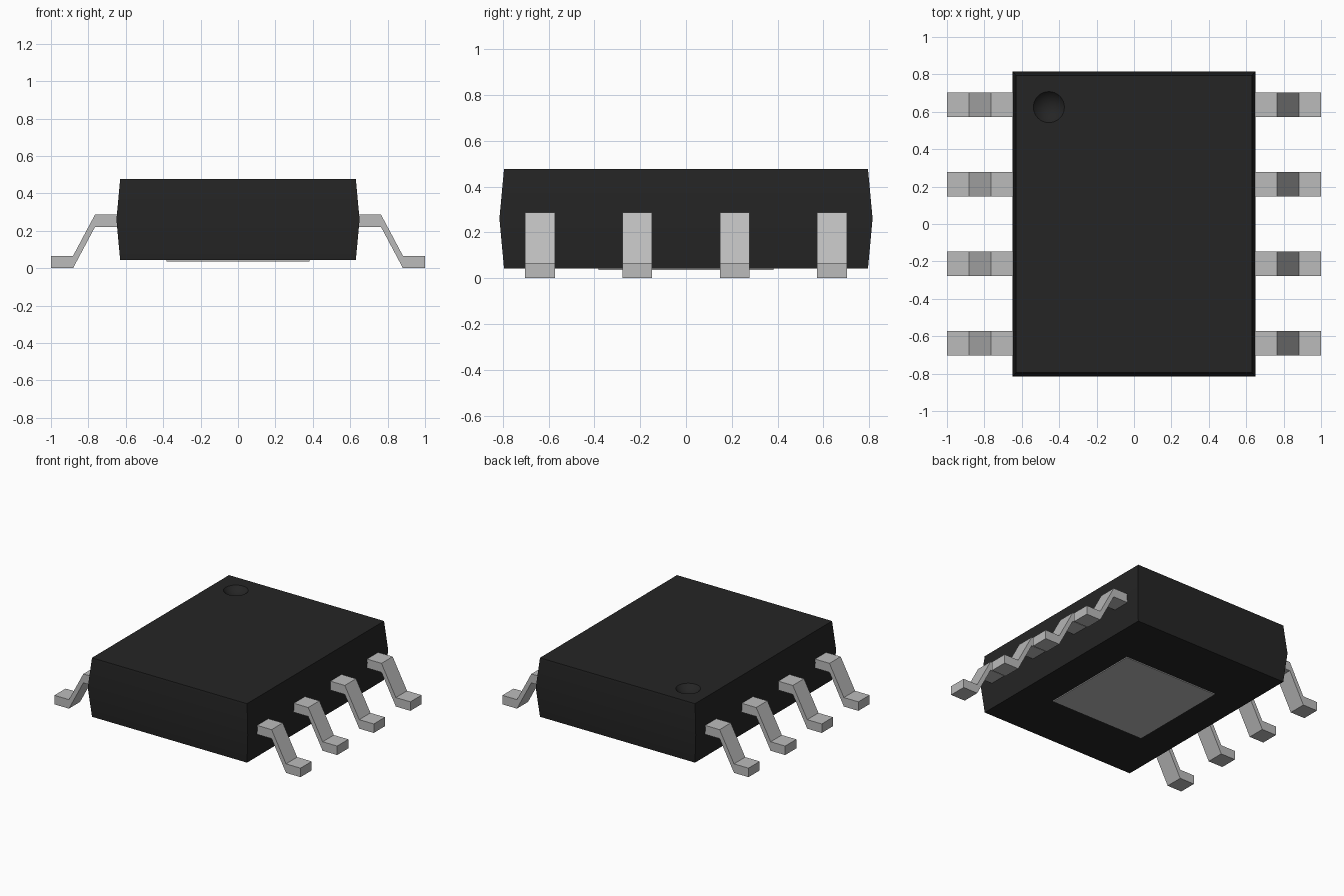
import bpy
import bmesh
import math

if "Cube" in bpy.data.objects:
    bpy.data.objects.remove(bpy.data.objects["Cube"], do_unlink=True)


def make_material(name, value):
    mat = bpy.data.materials.new(name)
    mat.use_nodes = True
    color = (value, value, value, 1)
    mat.diffuse_color = color
    mat.node_tree.nodes["Principled BSDF"].inputs["Base Color"].default_value = color
    return mat


def add_object(name, bm, mat):
    bmesh.ops.recalc_face_normals(bm, faces=bm.faces)
    mesh = bpy.data.meshes.new(name)
    bm.to_mesh(mesh)
    bm.free()
    mesh.materials.append(mat)
    obj = bpy.data.objects.new(name, mesh)
    bpy.context.collection.objects.link(obj)
    return obj


black = make_material("black plastic", 0.018)
metal = make_material("tinned metal", 0.5)

# Moulded body: rectangular loops, widest at the parting line
BOTTOM, MIDDLE, TOP = 0.043, 0.26, 0.476
bm = bmesh.new()
loops = []
for z, half_x, half_y in ((BOTTOM, 0.63, 0.795), (MIDDLE, 0.65, 0.815), (TOP, 0.63, 0.795)):
    corners = ((-1, -1), (1, -1), (1, 1), (-1, 1))
    loops.append([bm.verts.new((sx * half_x, sy * half_y, z)) for sx, sy in corners])
for low, high in zip(loops, loops[1:]):
    for i in range(4):
        j = (i + 1) % 4
        bm.faces.new((low[i], low[j], high[j], high[i]))
bm.faces.new(loops[0])
bm.faces.new(loops[-1])
body = add_object("body", bm, black)

# Round dimple marking the first pin, cut as a shallow spherical cap
radius, depth = 0.083, 0.04
ball = (radius ** 2 + depth ** 2) / (2 * depth)
bm = bmesh.new()
bmesh.ops.create_uvsphere(bm, u_segments=32, v_segments=48, radius=ball)
bmesh.ops.translate(bm, verts=bm.verts, vec=(-0.455, 0.625, TOP + ball - depth))
cutter = add_object("dimple_cutter", bm, black)
cutter.hide_render = True
cut = body.modifiers.new("dimple", "BOOLEAN")
cut.object = cutter
cut.operation = "DIFFERENCE"
cut.solver = "EXACT"
bpy.context.view_layer.objects.active = body
body.select_set(True)
bpy.ops.object.modifier_apply(modifier="dimple")
bpy.data.objects.remove(cutter, do_unlink=True)
bpy.ops.object.shade_smooth_by_angle(angle=math.radians(12))

# Exposed thermal pad under the body
bm = bmesh.new()
bmesh.ops.create_cube(bm, size=1)
bmesh.ops.scale(bm, verts=bm.verts, vec=(0.766, 0.766, 0.02))
bmesh.ops.translate(bm, verts=bm.verts, vec=(0, 0, 0.046))
add_object("thermal_pad", bm, metal)

# Gull-wing leads: a bent strip extruded along y
THICK, WIDTH, PITCH = 0.066, 0.13, 0.425
PATH = ((0.6, 0.22), (0.765, 0.22), (0.882, 0), (1, 0))


def make_lead(name, side, y):
    bm = bmesh.new()
    rows = []
    for x, z in PATH:
        rows.append([bm.verts.new((side * x, y + dy * WIDTH / 2, z + dz * THICK))
                     for dy, dz in ((-1, 0), (1, 0), (1, 1), (-1, 1))])
    for a, b in zip(rows, rows[1:]):
        for i in range(4):
            j = (i + 1) % 4
            bm.faces.new((a[i], a[j], b[j], b[i]))
    bm.faces.new(rows[0])
    bm.faces.new(rows[-1])
    add_object(name, bm, metal)


for side, label in ((1, "left"), (-1, "right")):
    for n in range(4):
        make_lead(f"{label}_lead_{n + 1}", side, (n - 1.5) * PITCH)
